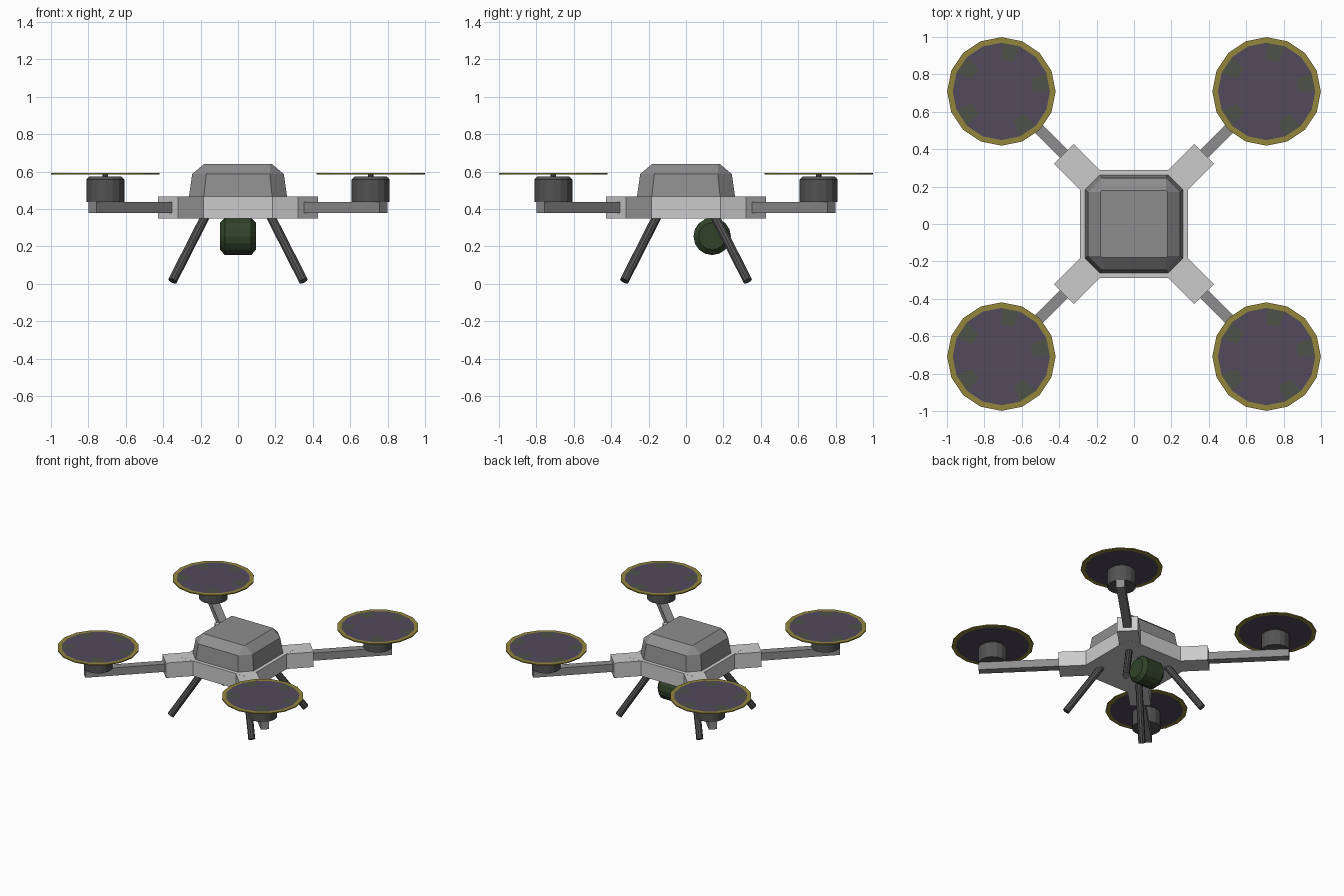
import bpy, bmesh, math
from mathutils import Vector, Matrix

if "Cube" in bpy.data.objects:
    bpy.data.objects.remove(bpy.data.objects["Cube"])


def mat(name, r, g, b):
    m = bpy.data.materials.new(name)
    m.diffuse_color = (r, g, b, 1)
    m.use_nodes = True
    m.node_tree.nodes["Principled BSDF"].inputs["Base Color"].default_value = m.diffuse_color
    return m


LIGHT = mat("light grey", 0.60, 0.60, 0.60)
MID = mat("mid grey", 0.27, 0.27, 0.27)
DARK = mat("dark grey", 0.085, 0.085, 0.085)
GREEN = mat("dark green", 0.030, 0.055, 0.022)
YELLOW = mat("olive yellow", 0.29, 0.24, 0.045)
PURPLE = mat("dusky purple", 0.085, 0.067, 0.105)
MOSS = mat("moss grey", 0.077, 0.083, 0.068)


def finish(name, bm, mats, matrix=None):
    bmesh.ops.recalc_face_normals(bm, faces=bm.faces[:])
    if matrix is not None:
        bm.transform(matrix)
    me = bpy.data.meshes.new(name)
    bm.to_mesh(me)
    bm.free()
    for m in mats:
        me.materials.append(m)
    ob = bpy.data.objects.new(name, me)
    bpy.context.collection.objects.link(ob)
    return ob


def loft(name, rings, mats, matrix=None):
    """Skin a list of equal-length closed rings and cap both ends."""
    bm = bmesh.new()
    vr = [[bm.verts.new(p) for p in ring] for ring in rings]
    n = len(vr[0])
    for a, b in zip(vr, vr[1:]):
        for i in range(n):
            j = (i + 1) % n
            bm.faces.new((a[i], a[j], b[j], b[i]))
    bm.faces.new(vr[0])
    bm.faces.new(vr[-1])
    return finish(name, bm, mats, matrix)


def circle(r, z, n=16):
    return [(r * math.cos(2 * math.pi * i / n), r * math.sin(2 * math.pi * i / n), z)
            for i in range(n)]


def octagon(h, c, z):
    k = h - c
    return [(h, -k, z), (h, k, z), (k, h, z), (-k, h, z),
            (-h, k, z), (-h, -k, z), (-k, -h, z), (k, -h, z)]


def box(name, lo, hi, m, matrix=None):
    rings = [[(lo[0], lo[1], z), (hi[0], lo[1], z), (hi[0], hi[1], z), (lo[0], hi[1], z)]
             for z in (lo[2], hi[2])]
    return loft(name, rings, [m], matrix)


def rotor(name, x, y):
    """Thin rimmed disc: yellow rim, purple middle with mossy patches on top."""
    bm = bmesh.new()
    top = [[bm.verts.new(p) for p in circle(r, 0.593)] for r in (0.29, 0.26, 0.17)]
    bot = [[bm.verts.new(p) for p in circle(r, 0.585)] for r in (0.29, 0.26)]

    def band(a, b, rule):
        for i in range(16):
            j = (i + 1) % 16
            bm.faces.new((a[i], a[j], b[j], b[i])).material_index = rule(i)
    band(top[0], top[1], lambda i: 0)
    band(top[1], top[2], lambda i: 2 if i in (0, 3, 6, 9, 13) else 1)
    band(bot[0], bot[1], lambda i: 0)
    band(bot[0], top[0], lambda i: 0)
    bm.faces.new(top[2]).material_index = 1
    bm.faces.new(bot[1]).material_index = 1
    finish(name, bm, [YELLOW, PURPLE, MOSS], Matrix.Translation((x, y, 0)))


# Body plate and domed cover
box("body_plate", (-0.29, -0.29, 0.35), (0.29, 0.29, 0.468), LIGHT)
loft("top_cover", [octagon(0.263, 0.08, 0.46), octagon(0.245, 0.075, 0.587),
                   octagon(0.18, 0.008, 0.642)], [MID])

# Four corners: sleeve, arm, motor, rotor and leg
for label, sx, sy in (("front_right", 1, -1), ("back_right", 1, 1),
                      ("back_left", -1, 1), ("front_left", -1, -1)):
    turn = Matrix.Rotation(math.atan2(sy, sx), 4, 'Z')
    box(label + "_sleeve", (0.28, -0.075, 0.3505), (0.53, 0.075, 0.4675), LIGHT, turn)
    box(label + "_arm", (0.50, -0.03, 0.378), (1.10, 0.03, 0.438), MID, turn)
    x, y = 0.709 * sx, 0.709 * sy
    loft(label + "_motor", [circle(0.102, 0.437), circle(0.102, 0.557), circle(0.085, 0.575)],
         [DARK], Matrix.Translation((x, y, 0)))
    loft(label + "_shaft", [circle(0.015, 0.57, 8), circle(0.015, 0.588, 8)],
         [DARK], Matrix.Translation((x, y, 0)))
    rotor(label + "_rotor", x, y)
    foot = Vector((0.35 * sx, 0.33 * sy, 0.016))
    hip = Vector((0.17 * sx, 0.15 * sy, 0.37))
    d = hip - foot
    aim = Matrix.Translation(foot) @ d.to_track_quat('Z', 'Y').to_matrix().to_4x4()
    loft(label + "_leg", [circle(0.025, 0, 10), circle(0.025, d.length, 10)], [DARK], aim)

# Camera barrel slung under the body, lying across x
loft("camera_barrel", [circle(0.072, -0.096), circle(0.1, -0.07),
                       circle(0.1, 0.07), circle(0.072, 0.096)], [GREEN],
     Matrix.Translation((0, 0.14, 0.254)) @ Matrix.Rotation(math.pi / 2, 4, 'Y'))
